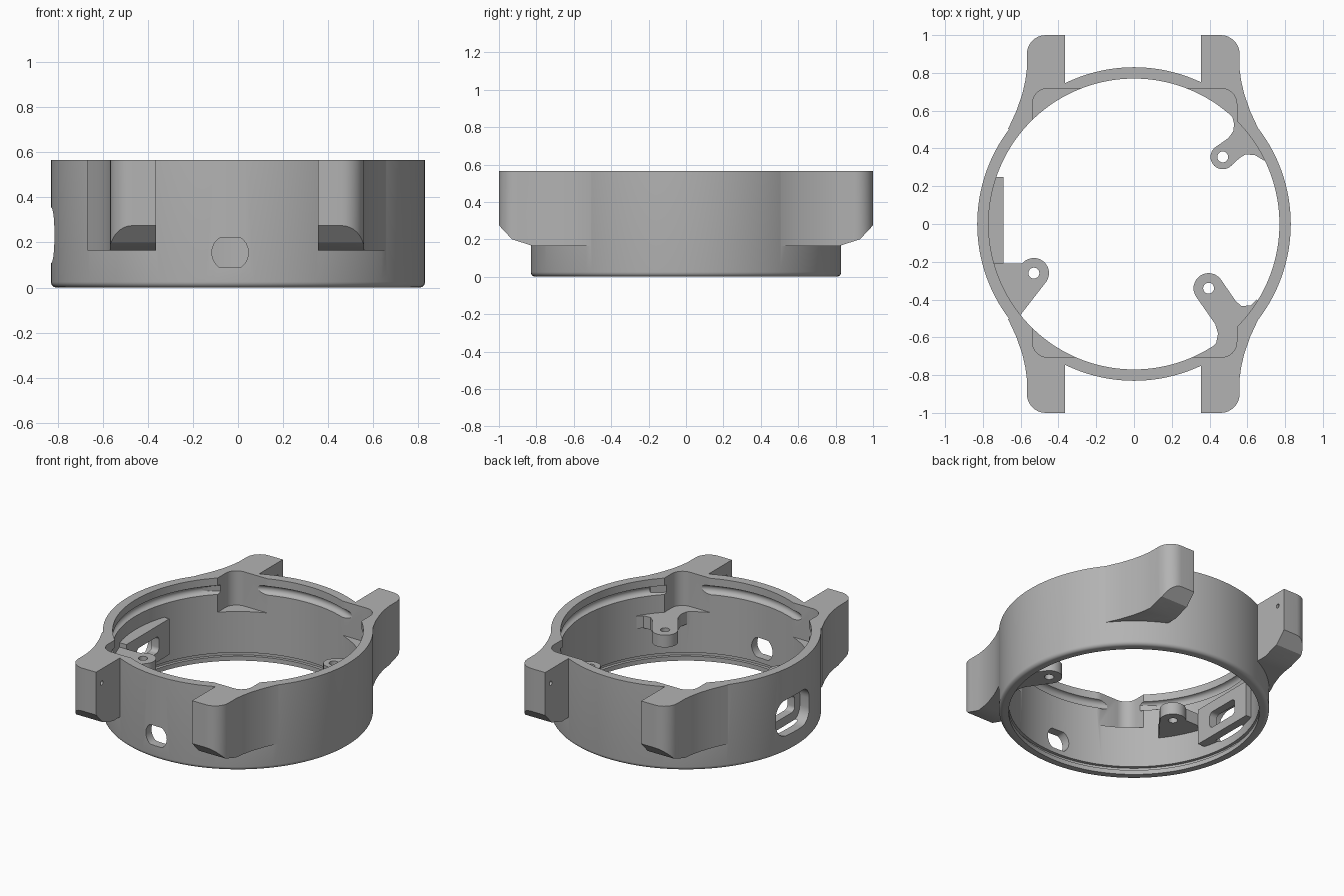
import bpy, bmesh
from math import cos, sin, pi, radians

cube = bpy.data.objects.get("Cube")
if cube:
    bpy.data.objects.remove(cube, do_unlink=True)

grey = bpy.data.materials.new("plain_grey")
grey.use_nodes = True
COLOUR = (0.45, 0.45, 0.45, 1)
grey.diffuse_color = COLOUR
grey.node_tree.nodes["Principled BSDF"].inputs["Base Color"].default_value = COLOUR

TOP = 0.565
SHELF = 0.333


def make(name, bm):
    bmesh.ops.recalc_face_normals(bm, faces=bm.faces)
    mesh = bpy.data.meshes.new(name)
    bm.to_mesh(mesh)
    bm.free()
    mesh.materials.append(grey)
    obj = bpy.data.objects.new(name, mesh)
    bpy.context.collection.objects.link(obj)
    return obj


def prism(name, outline, lo, hi, axis="z"):
    """Extrude a 2D outline along an axis."""
    place = {"z": lambda a, b, h: (a, b, h),
             "x": lambda a, b, h: (h, a, b),
             "y": lambda a, b, h: (a, h, b)}[axis]
    bm = bmesh.new()
    low = [bm.verts.new(place(a, b, lo)) for a, b in outline]
    high = [bm.verts.new(place(a, b, hi)) for a, b in outline]
    bm.faces.new(low)
    bm.faces.new(high)
    n = len(outline)
    for i in range(n):
        j = (i + 1) % n
        bm.faces.new((low[i], low[j], high[j], high[i]))
    return make(name, bm)


def lathe(name, profile, steps=144):
    """Turn a closed (radius, height) profile around z."""
    bm = bmesh.new()
    rings = [[bm.verts.new((r * cos(2 * pi * s / steps), r * sin(2 * pi * s / steps), z))
              for r, z in profile] for s in range(steps)]
    n = len(profile)
    for s in range(steps):
        a, b = rings[s], rings[(s + 1) % steps]
        for i in range(n):
            j = (i + 1) % n
            bm.faces.new((a[i], b[i], b[j], a[j]))
    return make(name, bm)


def arc(cx, cy, r, start, end, steps=8):
    angles = [radians(start + (end - start) * i / steps) for i in range(steps + 1)]
    return [(cx + r * cos(t), cy + r * sin(t)) for t in angles]


def circle(cx, cy, r, steps=32):
    return arc(cx, cy, r, 0, 360, steps)[:-1]


def round_rect(x0, x1, y0, y1, r):
    return (arc(x1 - r, y1 - r, r, 0, 90) + arc(x0 + r, y1 - r, r, 90, 180)
            + arc(x0 + r, y0 + r, r, 180, 270) + arc(x1 - r, y0 + r, r, 270, 360))


def combine(target, tool, operation):
    mod = target.modifiers.new(operation.lower(), "BOOLEAN")
    mod.operation, mod.solver, mod.object = operation, "EXACT", tool
    bpy.context.view_layer.objects.active = target
    bpy.ops.object.modifier_apply(modifier=mod.name)
    bpy.data.objects.remove(tool, do_unlink=True)


# Ring with rounded foot, lower groove and half-round upper groove
foot = arc(0.805, 0.025, 0.025, -90, 0, 6)
upper_groove = [(0.77 + 0.03 * cos(t), 0.484 + 0.03 * sin(t))
                for t in (radians(90 - 22.5 * i) for i in range(9))]
case = lathe("watch_case", foot + [(0.83, TOP), (0.77, TOP)] + upper_groove
             + [(0.77, 0.055), (0.79, 0.055), (0.79, 0.03), (0.77, 0.03), (0.77, 0)])

# Four flared lugs with chamfered undersides
lug_outline = ([(0.36, 0.74), (0.36, 1.0)] + arc(0.463, 0.9, 0.1, 90, 0)
               + [(0.563, 0.82), (0.571, 0.76), (0.587, 0.69), (0.618, 0.6),
                  (0.663, 0.502), (0.62, 0.5), (0.48, 0.635)])
lug_side = [(0.4, 0.165), (0.82, 0.165), (0.93, 0.2), (1.0, 0.275),
            (1.1, 0.275), (1.1, 0.7), (0.4, 0.7)]
for sx in (-1, 1):
    for sy in (-1, 1):
        lug = prism("lug", [(sx * x - 0.004, sy * y) for x, y in lug_outline], 0.1, TOP)
        side = prism("lug_side", [(sy * y, z) for y, z in lug_side], -1, 1, "x")
        combine(lug, side, "INTERSECT")
        combine(case, lug, "UNION")

# Corner pockets leaving a shelf behind each lug
combine(case, prism("pocket", round_rect(-0.538, 0.544, -0.705, 0.717, 0.08),
                    SHELF, 0.7), "DIFFERENCE")

# Port plate inside the right wall
combine(case, prism("port_plate", [(-0.69, -0.21), (-0.69, 0.25), (-0.78, 0.25), (-0.78, -0.21)],
                    0.12, 0.363), "UNION")

# Three screw bosses: centre, radius, arm outline
bosses = [
    ((0.47, 0.355), 0.065,
     [(0.43, 0.406), (0.5, 0.455), (0.525, 0.49), (0.53, 0.53), (0.52, 0.57), (0.545, 0.572),
      (0.63, 0.5), (0.72, 0.34), (0.69, 0.335), (0.64, 0.365), (0.59, 0.368),
      (0.56, 0.35), (0.506, 0.301)]),
    ((0.395, -0.34), 0.08,
     [(0.329, -0.385), (0.43, -0.53), (0.445, -0.58), (0.435, -0.63), (0.41, -0.66),
      (0.43, -0.67), (0.57, -0.56), (0.675, -0.42), (0.65, -0.4), (0.62, -0.43),
      (0.57, -0.435), (0.54, -0.41), (0.461, -0.295)]),
    ((-0.53, -0.26), 0.08,
     [(-0.59, -0.208), (-0.77, -0.21), (-0.7, -0.38), (-0.62, -0.49),
      (-0.6, -0.48), (-0.467, -0.309)]),
]
for (x, y), radius, arm in bosses:
    boss = prism("boss_arm", arm, 0.25, SHELF)
    combine(boss, prism("boss_end", circle(x, y, radius), 0.25, SHELF), "UNION")
    combine(case, boss, "UNION")
    combine(case, prism("screw_hole", circle(x, y, 0.029, 20), 0.2, 0.4), "DIFFERENCE")

# Port recess and the slot through the plate
combine(case, prism("port_recess", round_rect(-0.155, 0.19, 0.11, 0.355, 0.09),
                    -0.9, -0.745, "x"), "DIFFERENCE")
combine(case, prism("port_slot", round_rect(-0.1, 0.14, 0.18, 0.29, 0.03),
                    -0.9, -0.6, "x"), "DIFFERENCE")

# Front button hole with flat top and bottom
button = [(x, max(0.088, min(0.222, z))) for x, z in circle(-0.035, 0.155, 0.081, 36)]
button = [p for i, p in enumerate(button)
          if not (p[1] == button[i - 1][1] == button[(i + 1) % len(button)][1])]
combine(case, prism("button_hole", button, -0.9, -0.7, "y"), "DIFFERENCE")

# Strap pin holes
for y in (-0.94, 0.94):
    combine(case, prism("pin_hole", circle(y, 0.47, 0.014, 12), -0.46, 0.46, "x"), "DIFFERENCE")

bpy.ops.object.select_all(action="DESELECT")
case.select_set(True)
bpy.context.view_layer.objects.active = case
bpy.ops.object.shade_smooth_by_angle(angle=radians(28))
